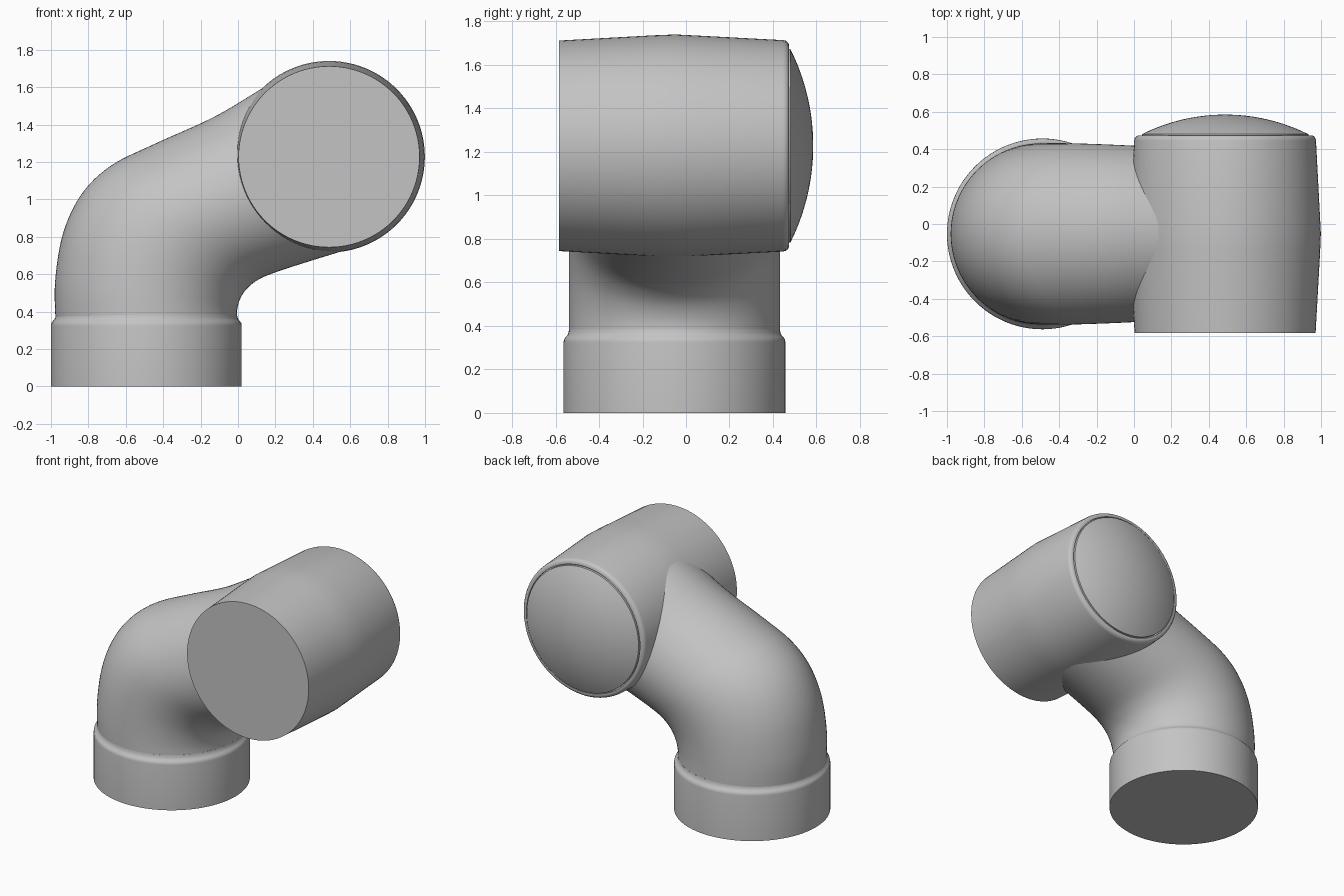
import bpy, bmesh, math
from mathutils import Vector

if "Cube" in bpy.data.objects:
    bpy.data.objects.remove(bpy.data.objects["Cube"])

SIDES = 96
MID_Y = -0.053
PIPE = Vector((-0.49, MID_Y, 0))       # centre of the upright collar
BARREL = Vector((0.487, 0, 1.228))     # axis of the horizontal barrel

grey = bpy.data.materials.new("plain grey")
grey.use_nodes = True
grey.diffuse_color = (0.55, 0.55, 0.55, 1)
grey.node_tree.nodes["Principled BSDF"].inputs["Base Color"].default_value = grey.diffuse_color


def loft(name, rings):
    """Skin a list of closed rings and cap both ends."""
    bm = bmesh.new()
    loops = [[bm.verts.new(p) for p in ring] for ring in rings]
    for a, b in zip(loops, loops[1:]):
        for i in range(SIDES):
            j = (i + 1) % SIDES
            bm.faces.new((a[i], a[j], b[j], b[i]))
    bm.faces.new(loops[0])
    bm.faces.new(loops[-1])
    bmesh.ops.recalc_face_normals(bm, faces=bm.faces)
    mesh = bpy.data.meshes.new(name)
    bm.to_mesh(mesh)
    bm.free()
    mesh.shade_smooth()
    mesh.set_sharp_from_angle(angle=math.radians(40))
    mesh.materials.append(grey)
    obj = bpy.data.objects.new(name, mesh)
    bpy.context.collection.objects.link(obj)
    return obj


def ring(centre, u, v):
    angles = [math.tau * i / SIDES for i in range(SIDES)]
    return [centre + u * math.cos(a) + v * math.sin(a) for a in angles]


def lathe(name, origin, axis, side, profile):
    """Turn (radius, height) points around an axis."""
    axis, side = Vector(axis), Vector(side)
    other = axis.cross(side)
    return loft(name, [ring(origin + axis * h, side * r, other * r) for r, h in profile])


def smooth_path(points, steps=6):
    """Catmull-Rom curve through the points."""
    p = [points[0]] + points + [points[-1]]
    out = []
    for a, b, c, d in zip(p, p[1:], p[2:], p[3:]):
        for k in range(steps):
            t = k / steps
            out.append(0.5 * (2 * b + (c - a) * t + (2 * a - 5 * b + 4 * c - d) * t * t
                              + (3 * b - a - 3 * c + d) * t ** 3))
    return out + [points[-1]]


# Upright collar with a softened shoulder
lathe("collar", PIPE, (0, 0, 1), (1, 0, 0),
      [(0.51, 0), (0.51, 0.325), (0.508, 0.338), (0.501, 0.348),
       (0.492, 0.358), (0.487, 0.37), (0.485, 0.385)])

# Bent pipe: outer bend x z, inner bend x z, half width
stations = [
    (-0.975, 0.34, -0.005, 0.34, 0.485),
    (-0.978, 0.56, -0.003, 0.42, 0.485),
    (-0.935, 0.82, 0.02, 0.485, 0.485),
    (-0.835, 1.03, 0.06, 0.535, 0.485),
    (-0.68, 1.18, 0.12, 0.577, 0.483),
    (-0.45, 1.295, 0.22, 0.617, 0.477),
    (-0.15, 1.43, 0.40, 0.675, 0.466),
    (0.05, 1.545, 0.53, 0.715, 0.463),
    (0.25, 1.672, 0.68, 0.765, 0.463),
]
outer = smooth_path([Vector((s[0], MID_Y, s[1])) for s in stations])
inner = smooth_path([Vector((s[2], MID_Y, s[3])) for s in stations])
width = smooth_path([Vector((0, s[4], 0)) for s in stations])
loft("elbow", [ring((o + i) / 2, (o - i) / 2, w) for o, i, w in zip(outer, inner, width)])

# Horizontal barrel, widest at the middle, with a rounded back rim
lathe("barrel", BARREL, (0, 1, 0), (1, 0, 0),
      [(0.484, -0.583), (0.508, -0.15), (0.512, -0.05), (0.508, 0.03), (0.486, 0.445),
       (0.483, 0.459), (0.475, 0.469), (0.464, 0.474), (0.452, 0.474), (0.452, 0.462)])

# Domed cap set into the back rim
cap_r, rise = 0.445, 0.105
ball = (cap_r ** 2 + rise ** 2) / (2 * rise)
sweep = math.asin(cap_r / ball)
dome = [(ball * math.sin(sweep * k / 16), 0.585 - ball * (1 - math.cos(sweep * k / 16)))
        for k in range(16, 0, -1)]
lathe("end_cap", BARREL, (0, 1, 0), (1, 0, 0), [(cap_r, 0.455)] + dome + [(0.002, 0.585)])
